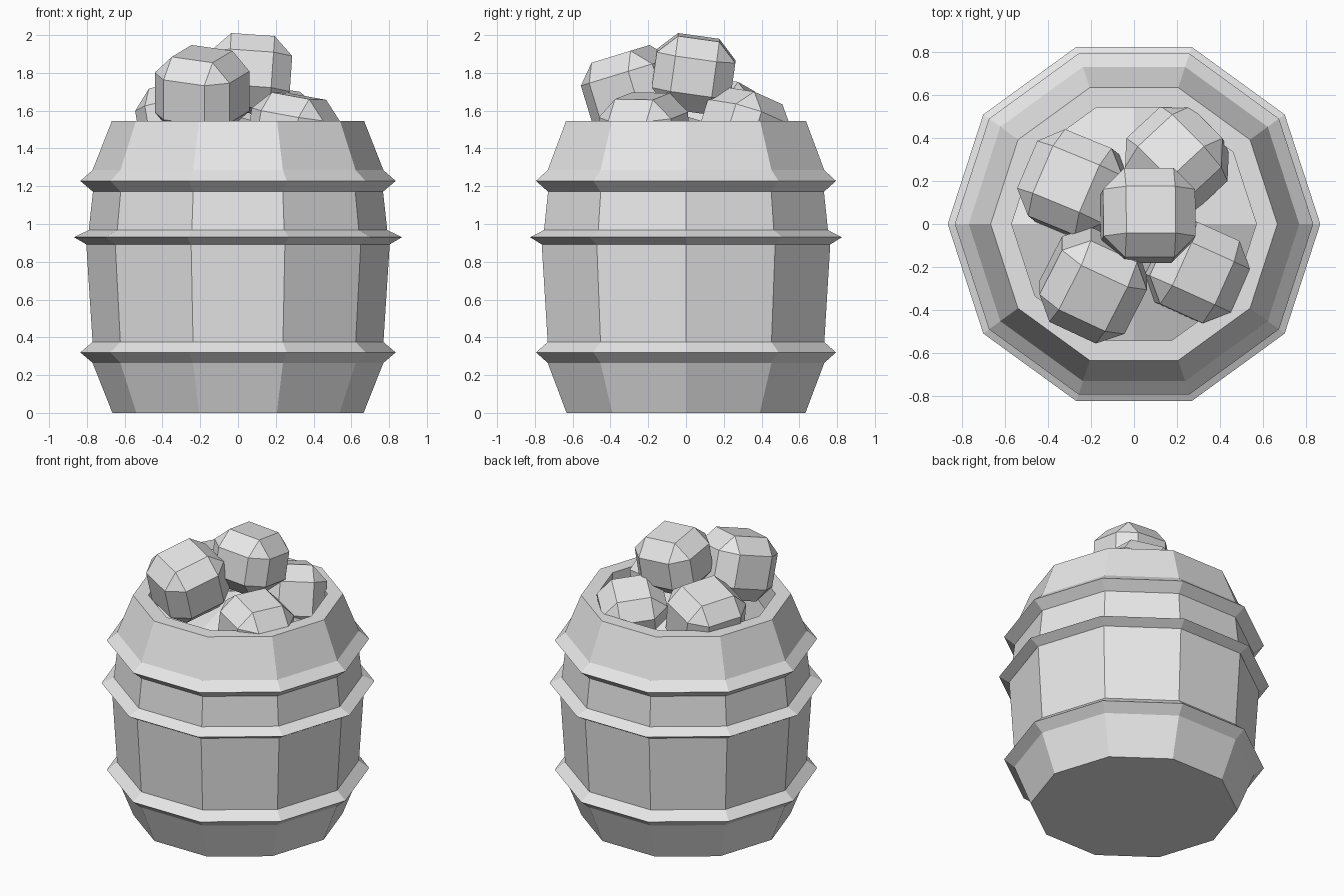
import bpy, bmesh
from math import cos, sin, pi, radians
from mathutils import Matrix, Euler

if "Cube" in bpy.data.objects:
    bpy.data.objects.remove(bpy.data.objects["Cube"], do_unlink=True)

SIDES = 10

grey = bpy.data.materials.new("plain_grey")
grey.use_nodes = True
grey.diffuse_color = (0.8, 0.8, 0.8, 1)
grey.node_tree.nodes["Principled BSDF"].inputs["Base Color"].default_value = (0.8, 0.8, 0.8, 1)


def finish(name, bm):
    bmesh.ops.recalc_face_normals(bm, faces=bm.faces)
    mesh = bpy.data.meshes.new(name)
    bm.to_mesh(mesh)
    bm.free()
    mesh.materials.append(grey)
    obj = bpy.data.objects.new(name, mesh)
    bpy.context.collection.objects.link(obj)
    return obj


def lathe(name, profile, closed=False):
    """Turn (radius, height) points into a ten-sided body."""
    bm = bmesh.new()
    rings = [[bm.verts.new((r * cos(2 * pi * i / SIDES), r * sin(2 * pi * i / SIDES), z))
              for i in range(SIDES)] for r, z in profile]
    pairs = list(zip(rings, rings[1:]))
    if closed:
        pairs.append((rings[-1], rings[0]))
    for low, high in pairs:
        for i in range(SIDES):
            j = (i + 1) % SIDES
            bm.faces.new((low[i], low[j], high[j], high[i]))
    if not closed:
        for ring in (rings[0], rings[-1]):
            bm.faces.new(ring)
    return finish(name, bm)


# Barrel body: outer wall, rim and inner wall down to a hidden floor
lathe("barrel_body", [(0.665, 0), (0.77, 0.265), (0.77, 0.375), (0.803, 0.89), (0.79, 0.97),
                      (0.768, 1.17), (0.77, 1.285), (0.668, 1.545), (0.57, 1.545), (0.57, 1.2)])

# Hoops with a pointed section
for name, z, low, peak, high, h in (("lower_hoop", 0.32, 0.77, 0.835, 0.77, 0.055),
                                    ("middle_hoop", 0.93, 0.803, 0.868, 0.79, 0.038),
                                    ("upper_hoop", 1.228, 0.768, 0.835, 0.77, 0.057)):
    lathe(name, [(low, z - h), (peak, z), (high, z + h), (0.74, z)], closed=True)

# Four-sided mound filling the barrel under the stones
bm = bmesh.new()
radius, apex, slope = 0.57, 1.57, 0.3
outline = [(radius * cos(2 * pi * i / SIDES), radius * sin(2 * pi * i / SIDES)) for i in range(SIDES)]
mid = radius * cos(pi / SIDES)
outline = outline[:3] + [(0, mid)] + outline[3:8] + [(0, -mid)] + outline[8:]
rim = [bm.verts.new((x, y, apex - slope * (abs(x) + abs(y)))) for x, y in outline]
peak = bm.verts.new((0, 0, apex))
for q in range(4):
    bm.faces.new([peak] + [rim[(q * 3 + k) % len(rim)] for k in range(4)])
finish("filling_mound", bm)


def stone(name, centre, size, bevel, tilt_x, tilt_y, yaw):
    """Chamfered block, turned about z and then tilted."""
    bm = bmesh.new()
    bmesh.ops.create_cube(bm, size=1)
    bmesh.ops.scale(bm, vec=size, verts=bm.verts)
    bmesh.ops.bevel(bm, geom=bm.edges[:], offset=bevel, segments=1, profile=0.5, affect='EDGES')
    turn = Euler((radians(tilt_x), radians(tilt_y), 0)).to_matrix().to_4x4()
    spin = Matrix.Rotation(radians(yaw), 4, 'Z')
    bmesh.ops.transform(bm, matrix=Matrix.Translation(centre) @ turn @ spin, verts=bm.verts)
    return finish(name, bm)


# Pile of stones
stone("top_stone", (0.065, 0.04, 1.795), (0.43, 0.42, 0.39), 0.1, -8, 4, 0)
stone("front_left_stone", (-0.19, -0.285, 1.7), (0.44, 0.44, 0.42), 0.1, 17, 0, -26)
stone("back_left_stone", (-0.28, 0.18, 1.53), (0.44, 0.44, 0.42), 0.1, -8, -10, -22)
stone("back_right_stone", (0.2, 0.3, 1.48), (0.42, 0.42, 0.42), 0.1, -17, -8, 45)
stone("front_right_stone", (0.29, -0.22, 1.47), (0.42, 0.42, 0.42), 0.1, 3, 9, -24)
